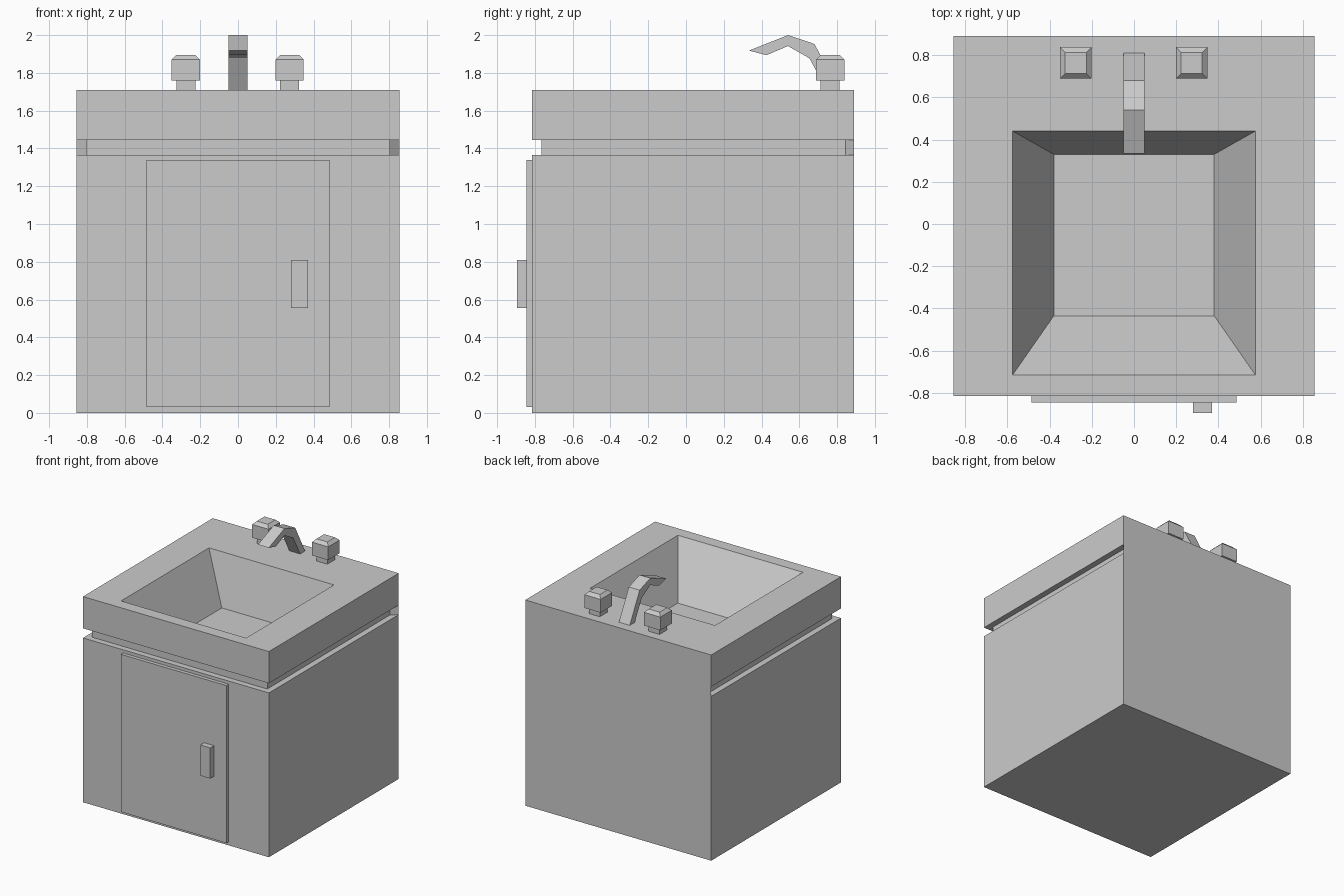
import bpy, bmesh

if "Cube" in bpy.data.objects:
    bpy.data.objects.remove(bpy.data.objects["Cube"])


def make_object(name, bm):
    bmesh.ops.remove_doubles(bm, verts=bm.verts, dist=1e-4)
    bmesh.ops.recalc_face_normals(bm, faces=bm.faces)
    mesh = bpy.data.meshes.new(name)
    bm.to_mesh(mesh)
    bm.free()
    obj = bpy.data.objects.new(name, mesh)
    bpy.context.collection.objects.link(obj)
    return obj


def loft(name, loops):
    """Skin a stack of matching point loops and cap both ends."""
    bm = bmesh.new()
    rings = [[bm.verts.new(p) for p in loop] for loop in loops]
    n = len(rings[0])
    for a, b in zip(rings, rings[1:]):
        for i in range(n):
            j = (i + 1) % n
            bm.faces.new((a[i], a[j], b[j], b[i]))
    bm.faces.new(rings[0][::-1])
    bm.faces.new(rings[-1])
    return make_object(name, bm)


def rect(x0, x1, y0, y1, z):
    return [(x0, y0, z), (x1, y0, z), (x1, y1, z), (x0, y1, z)]


def box(name, x0, x1, y0, y1, z0, z1):
    return loft(name, [rect(x0, x1, y0, y1, z0), rect(x0, x1, y0, y1, z1)])


def cabinet_ring(x, y0, y_side, x_back, y1, z):
    """Six-point outline whose rear corners can be chamfered."""
    return [(-x, y0, z), (x, y0, z), (x, y_side, z),
            (x_back, y1, z), (-x_back, y1, z), (-x, y_side, z)]


# Cabinet, recessed groove, counter and sunken basin as one shell
outer = (0.855, -0.815, 0.845, 0.855, 0.89)
neck = (0.805, -0.765, 0.845, 0.855, 0.89)
rim = (0.575, -0.715, 0.44, 0.575, 0.44)
floor = (0.38, -0.435, 0.33, 0.38, 0.33)
levels = [(outer, 0), (outer, 1.366), (neck, 1.366), (neck, 1.446),
          (outer, 1.446), (outer, 1.71), (rim, 1.71), (floor, 1.305)]
loft("sink_cabinet", [cabinet_ring(*shape, z) for shape, z in levels])

# Door and handle
box("door", -0.485, 0.485, -0.845, -0.815, 0.03, 1.34)
box("door_handle", 0.28, 0.37, -0.895, -0.845, 0.555, 0.81)

# Tap knobs: square stem, wider cap, chamfered top
for side, cx in (("left", -0.276), ("right", 0.273)):
    cy = 0.763
    profile = [(0.05, 1.71), (0.05, 1.76), (0.075, 1.76),
               (0.075, 1.87), (0.05, 1.895)]
    loft(side + "_tap_knob",
         [rect(cx - r, cx + r, cy - r, cy + r, z) for r, z in profile])

# Faucet spout: side profile pairs (outer, inner), swept across its width
outer_edge = [(0.81, 1.71), (0.68, 1.953), (0.54, 2.0), (0.333, 1.918)]
inner_edge = [(0.745, 1.71), (0.653, 1.878), (0.54, 1.942), (0.426, 1.894)]
loft("faucet_spout",
     [[(-0.05, *o), (0.05, *o), (0.05, *i), (-0.05, *i)]
      for o, i in zip(outer_edge, inner_edge)])
